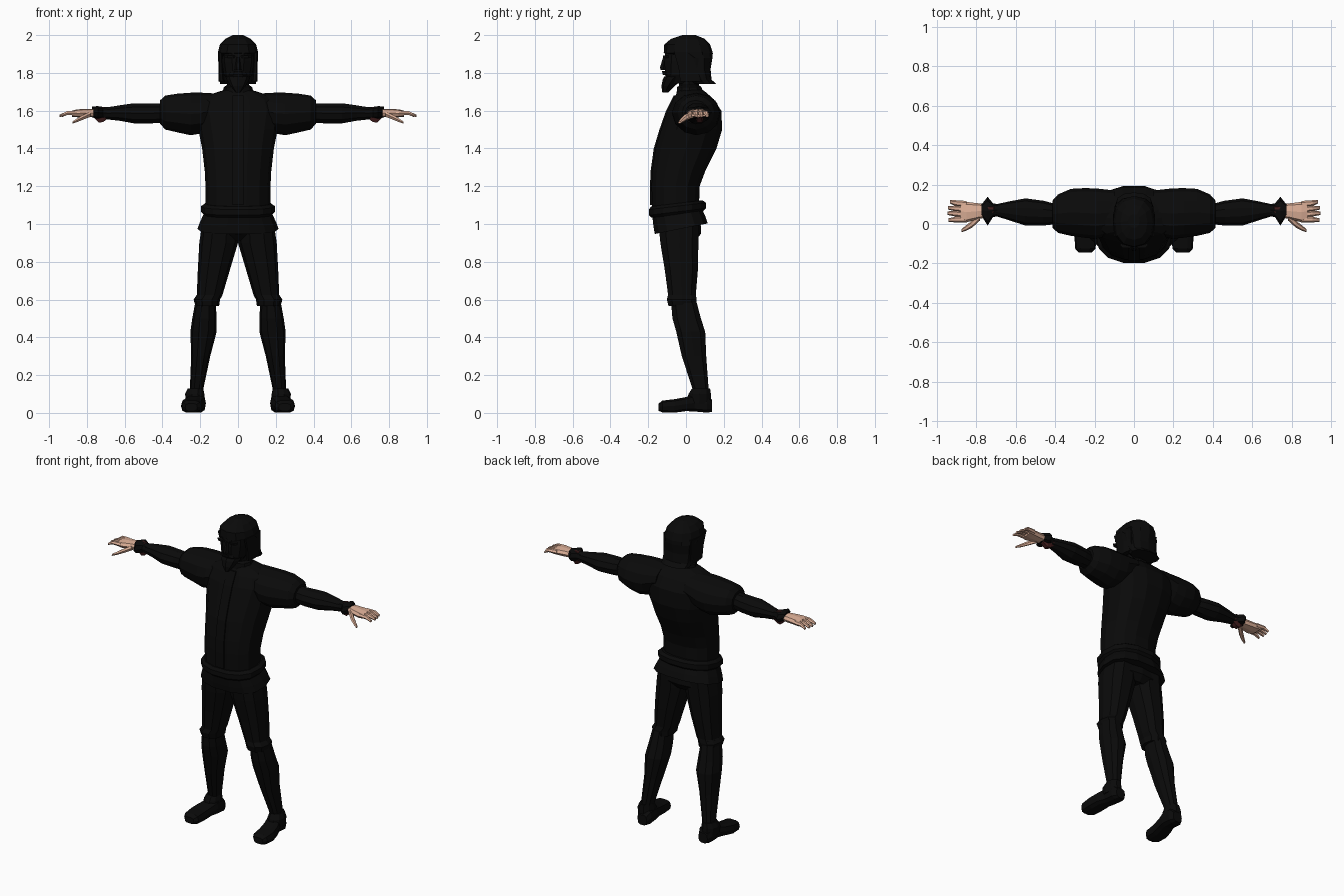
import bpy, bmesh, math
from mathutils import Vector


def material(name, rgb):
    m = bpy.data.materials.new(name)
    m.diffuse_color = (*rgb, 1)
    return m


BLACK = material("black cloth", (0.003, 0.003, 0.003))
SKIN = material("skin", (0.72, 0.43, 0.31))
RED = material("dark red", (0.055, 0.013, 0.013))


def loft(name, rings, mat=BLACK, axis="z", n=12, p=2.0, tilt=0.0, mirror=False, caps=True):
    """Skin rings of (position, a0, a1, b0, b1) along z (a=x, b=y) or x (a=y, b=z) or y (a=x, b=z)."""
    bm = bmesh.new()
    loops = []
    for t, a0, a1, b0, b1 in rings:
        loop = []
        for i in range(n):
            w = 2 * math.pi * (i + 0.5 * (n == 4)) / n
            c, s = math.cos(w), math.sin(w)
            a = (a0 + a1) / 2 + (a1 - a0) / 2 * math.copysign(abs(c) ** (2 / p), c)
            b = (b0 + b1) / 2 + (b1 - b0) / 2 * math.copysign(abs(s) ** (2 / p), s)
            co = {"z": (a, b, t + tilt * b), "x": (t, a, b), "y": (a, t, b)}[axis]
            loop.append(bm.verts.new(co))
        loops.append(loop)
    for lo, hi in zip(loops, loops[1:]):
        for i in range(n):
            j = (i + 1) % n
            bm.faces.new((lo[i], lo[j], hi[j], hi[i]))
    if caps:
        bm.faces.new(loops[0])
        bm.faces.new(loops[-1])
    return finish(name, bm, mat, mirror)


def finish(name, bm, mat, mirror=False):
    bmesh.ops.recalc_face_normals(bm, faces=bm.faces)
    me = bpy.data.meshes.new(name)
    bm.to_mesh(me)
    bm.free()
    me.materials.append(mat)
    ob = bpy.data.objects.new(name, me)
    bpy.context.collection.objects.link(ob)
    if mirror:
        ob.modifiers.new("Mirror", "MIRROR").use_mirror_merge = False
    return ob


def finger(name, points, radii):
    """Six-sided tapering tube through points."""
    bm = bmesh.new()
    loops = []
    for pt, r in zip(points, radii):
        loops.append([bm.verts.new(Vector(pt) + Vector((0, r * math.cos(k * math.pi / 3),
                      r * 0.8 * math.sin(k * math.pi / 3)))) for k in range(6)])
    for lo, hi in zip(loops, loops[1:]):
        for i in range(6):
            bm.faces.new((lo[i], lo[i - 1], hi[i - 1], hi[i]))
    bm.faces.new(loops[0])
    bm.faces.new(loops[-1])
    return finish(name, bm, SKIN, True)


# Jacket body, with a front panel, collar and neck
loft("jacket", [(1.04, -.17, .17, -.18, .07), (1.2, -.172, .172, -.185, .075),
                (1.28, -.176, .176, -.182, .105), (1.4, -.19, .19, -.165, .165),
                (1.5, -.21, .21, -.135, .195), (1.6, -.23, .23, -.1, .19),
                (1.66, -.21, .21, -.07, .15), (1.695, -.12, .12, -.05, .11),
                (1.71, -.07, .07, -.04, .09)], n=14, p=2.3)
loft("front_panel", [(1.1, -.03, .03, -.19, -.15), (1.2, -.03, .03, -.191, -.15),
                     (1.28, -.03, .03, -.188, -.15), (1.4, -.03, .03, -.171, -.13),
                     (1.5, -.03, .03, -.141, -.1), (1.6, -.03, .03, -.106, -.06),
                     (1.68, -.03, .03, -.066, -.03)], n=4, p=30)
loft("collar", [(1.68, -.085, .085, -.055, .1), (1.725, -.075, .075, -.05, .085),
                (1.735, -.06, .06, -.035, .07)], n=10)
loft("neck", [(1.68, -.06, .06, -.035, .07), (1.8, -.055, .055, -.04, .065)], n=8)

# Belt and flared jacket skirt, both lower at the front
loft("belt", [(1.055, -.18, .18, -.185, .09), (1.07, -.195, .195, -.2, .108),
              (1.1, -.195, .195, -.2, .108), (1.115, -.175, .175, -.187, .09)],
     n=14, p=2.4, tilt=.12)
loft("jacket_skirt", [(.98, -.215, .215, -.168, .118), (1.02, -.2, .2, -.175, .105),
                      (1.07, -.178, .178, -.18, .085)], n=14, p=2.5, tilt=.2)

# Puffed upper sleeves, forearm sleeves and flared cuffs
loft("puffed_sleeve", [(.1, -.05, .17, 1.54, 1.69), (.19, -.075, .18, 1.48, 1.695),
                       (.25, -.07, .182, 1.47, 1.695), (.32, -.06, .178, 1.485, 1.69),
                       (.385, -.045, .15, 1.5, 1.68), (.412, -.02, .12, 1.53, 1.655)],
     axis="x", n=12, mirror=True)
loft("forearm_sleeve", [(.39, .0, .1, 1.535, 1.64), (.46, -.008, .118, 1.53, 1.642),
                        (.55, -.008, .13, 1.53, 1.642), (.63, .018, .115, 1.545, 1.63),
                        (.7, .04, .1, 1.553, 1.618)], axis="x", n=10, mirror=True)
loft("cuff", [(.685, .04, .1, 1.555, 1.618), (.715, .035, .105, 1.556, 1.62),
              (.742, -.008, .138, 1.555, 1.624), (.772, .04, .1, 1.565, 1.622)],
     axis="x", n=8, mirror=True)
loft("cuff_band", [(.69, .05, .1, 1.555, 1.6), (.712, .045, .1, 1.535, 1.624),
                   (.735, .045, .1, 1.53, 1.627), (.765, .05, .09, 1.56, 1.624)],
     RED, axis="x", n=6, mirror=True)

# Hands
loft("palm", [(.735, .035, .1, 1.568, 1.61), (.79, .025, .105, 1.565, 1.61),
              (.85, .008, .112, 1.565, 1.607), (.88, .015, .116, 1.567, 1.6)],
     SKIN, axis="x", n=8, p=2.6, mirror=True)
for i, (y0, y1, tip) in enumerate([(.025, .02, .94), (.05, .055, .945),
                                   (.075, .082, .942), (.1, .112, .932)]):
    finger(f"finger_{i + 1}", [(.85, y0, 1.588), (.905, (y0 + y1) / 2, 1.587),
                               (tip, y1, 1.572)], [.017, .0145, .009])
finger("thumb", [(.78, .04, 1.583), (.82, .0, 1.565), (.85, -.02, 1.55),
                 (.875, -.034, 1.538)], [.022, .018, .014, .008])

# Breeches, hose and hips
loft("hips", [(.91, -.1, .1, -.1, .05), (.95, -.18, .18, -.14, .08),
              (1.06, -.17, .17, -.17, .075)], n=12, p=2.4)
loft("breeches", [(.565, .1, .225, -.095, .055), (.6, .095, .235, -.105, .06),
                  (.625, .082, .218, -.098, .055), (.75, .045, .213, -.115, .066),
                  (.9, .0, .205, -.14, .07), (1.0, .0, .19, -.15, .075)],
     n=10, p=2.4, mirror=True)
loft("hose", [(.06, .19, .26, .035, .125), (.12, .185, .255, .035, .122),
              (.3, .147, .248, -.025, .11), (.43, .113, .252, -.055, .105),
              (.5, .113, .242, -.075, .082), (.62, .12, .22, -.085, .05)],
     n=10, p=2.3, mirror=True)

# Shoes: a long low foot and an ankle piece
loft("shoe", [(-.145, .215, .28, .01, .05), (-.125, .195, .298, .002, .066),
              (-.06, .19, .302, 0, .074), (.0, .182, .29, .008, .085),
              (.045, .172, .27, .006, .1), (.11, .17, .268, 0, .1),
              (.138, .185, .25, .004, .07)], axis="y", n=10, p=3, mirror=True)
loft("shoe_ankle", [(.05, .175, .275, .0, .138), (.1, .178, .28, .01, .135),
                    (.13, .184, .265, .03, .13)], n=10, mirror=True)

# Head: face, nose, brow, ears, moustache and pointed beard
loft("face", [(1.745, -.045, .045, -.1, .04), (1.79, -.075, .075, -.115, .07),
              (1.86, -.086, .086, -.118, .1), (1.93, -.085, .085, -.112, .1)], n=10, p=2.3)
loft("nose", [(1.815, -.018, .018, -.138, -.1), (1.83, -.016, .016, -.14, -.1),
              (1.885, -.008, .008, -.122, -.1)], n=6)
loft("brow", [(1.88, .012, .07, -.122, -.09), (1.892, .012, .072, -.124, -.09)],
     n=6, mirror=True)
loft("moustache", [(1.79, -.05, .05, -.125, -.09), (1.81, -.035, .035, -.13, -.09)], n=6)
loft("beard", [(1.695, -.012, .012, -.125, -.095), (1.73, -.04, .04, -.13, -.06),
               (1.765, -.06, .06, -.123, -.02), (1.78, -.065, .065, -.115, .0)], n=8)

# Bobbed hair, flicked outwards at the nape
loft("hair", [(1.74, -.094, .094, .04, .16), (1.765, -.1, .1, .02, .135),
              (1.82, -.1, .1, -.015, .13), (1.88, -.106, .106, -.045, .14),
              (1.905, -.107, .107, -.118, .142), (1.95, -.096, .096, -.115, .128),
              (1.98, -.068, .068, -.08, .1), (2.0, -.028, .028, -.02, .05)],
     n=12, p=2.3)
loft("side_lock", [(1.755, .072, .104, -.04, .1), (1.83, .08, .103, -.05, .1),
                   (1.91, .08, .107, -.075, .1)], n=6, mirror=True)
